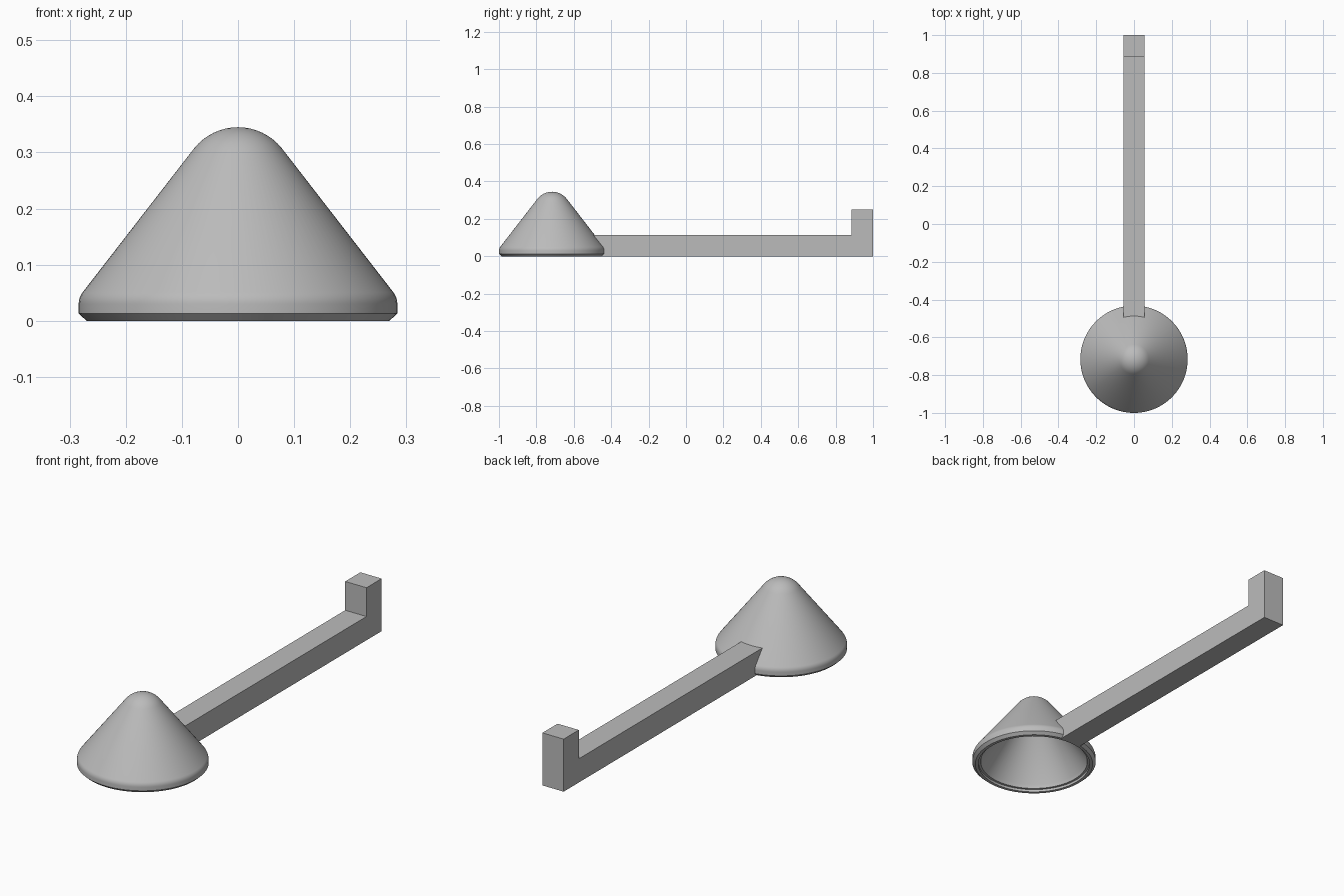
import bpy, bmesh, math

cube = bpy.data.objects.get("Cube")
if cube:
    bpy.data.objects.remove(cube, do_unlink=True)

grey = bpy.data.materials.new("light grey")
grey.use_nodes = True
colour = (0.5, 0.5, 0.5, 1)
grey.diffuse_color = colour
grey.node_tree.nodes["Principled BSDF"].inputs["Base Color"].default_value = colour


def finish(name, bm):
    bmesh.ops.recalc_face_normals(bm, faces=bm.faces[:])
    mesh = bpy.data.meshes.new(name)
    bm.to_mesh(mesh)
    bm.free()
    mesh.materials.append(grey)
    obj = bpy.data.objects.new(name, mesh)
    bpy.context.collection.objects.link(obj)
    return obj


def arc(centre_z, radius, start, end, steps, centre_r=0):
    """Rounded piece of a profile, angles in degrees from horizontal."""
    angles = [math.radians(start + (end - start) * i / steps) for i in range(steps + 1)]
    return [(centre_r + radius * math.cos(a), centre_z + radius * math.sin(a)) for a in angles]


# Hollow cone: outer skin, rounded tip, inner skin and rim in one closed profile
CONE_Y = -0.716
outer = [(0.27, 0), (0.284, 0.013)] + arc(0.03, 0.034, 0, 38, 5, 0.25)
tip = arc(0.245, 0.1, 38, 90, 8)
tip[-1] = (0, 0.345)
inner_tip = arc(0.245, 0.068, 90, 38, 6)
inner_tip[0] = (0, 0.313)
inner = [(0.241, 0.03), (0.245, 0.012), (0.256, 0.012), (0.256, 0)]
profile = outer + tip + inner_tip + inner

bm = bmesh.new()
verts = [bm.verts.new((r, 0, z)) for r, z in profile]
edges = [bm.edges.new((a, b)) for a, b in zip(verts, verts[1:] + verts[:1])
         if a.co.x + b.co.x > 0]
bmesh.ops.spin(bm, geom=verts + edges, cent=(0, 0, 0), axis=(0, 0, 1),
               angle=math.tau, steps=96, use_duplicate=False)
bmesh.ops.remove_doubles(bm, verts=bm.verts[:], dist=0.0001)
cone = finish("hollow_cone", bm)
cone.location.y = CONE_Y
bpy.context.view_layer.objects.active = cone
cone.select_set(True)
bpy.ops.object.shade_smooth_by_angle(angle=math.radians(30))

# Straight arm with an upturned end; its sloped near end stays inside the cone wall
side = [(-0.456, 0), (1, 0), (1, 0.25), (0.886, 0.25), (0.886, 0.113), (-0.502, 0.113), (-0.45, 0.04)]
bm = bmesh.new()
face = bm.faces.new([bm.verts.new((-0.056, y, z)) for y, z in side])
extruded = bmesh.ops.extrude_face_region(bm, geom=[face])["geom"]
bmesh.ops.translate(bm, vec=(0.112, 0, 0),
                    verts=[v for v in extruded if isinstance(v, bmesh.types.BMVert)])
finish("arm_with_upturned_end", bm)
